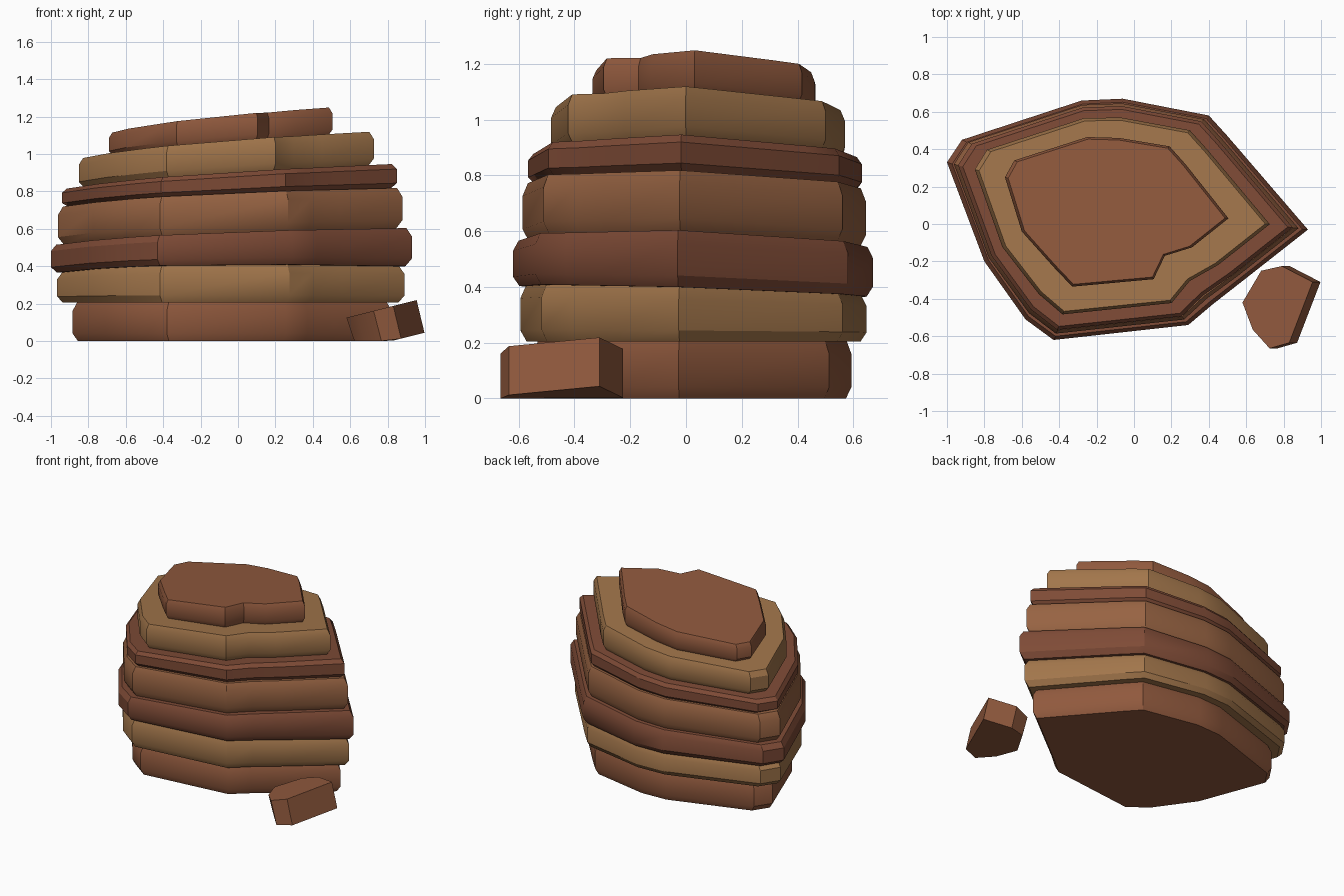
import bpy, bmesh, math
from mathutils import Vector

if "Cube" in bpy.data.objects:
    bpy.data.objects.remove(bpy.data.objects["Cube"])

# Plan outlines: widest slab and top slab; slabs in between are blends
WIDE = [(.93, -.03), (.50, .47), (.40, .58), (-.06, .67), (-.28, .66), (-.92, .45), (-1.0, .33),
        (-.80, -.20), (-.58, -.51), (-.43, -.62), (.29, -.54), (.42, -.43), (.58, -.305)]
TOP = [(.505, .03), (.275, .32), (.19, .415), (-.08, .46), (-.25, .465), (-.64, .34), (-.69, .25),
       (-.60, -.04), (-.43, -.23), (-.33, -.335), (.105, -.295), (.165, -.17), (.31, -.125)]


def material(name, rgb):
    m = bpy.data.materials.new(name)
    m.diffuse_color = (*rgb, 1)
    m.use_nodes = True
    m.node_tree.nodes["Principled BSDF"].inputs["Base Color"].default_value = m.diffuse_color
    return m


BROWN = material("brown_rock", (.28, .10, .047))
RUST = material("rust_rock", (.21, .07, .037))
ORANGE = material("orange_rock", (.31, .125, .055))
TAN = material("tan_rock", (.36, .18, .07))


def loft(name, rings, mat, angle):
    """Skin a stack of closed rings and cap both ends."""
    bm = bmesh.new()
    vs = [[bm.verts.new(p) for p in r] for r in rings]
    n = len(vs[0])
    for a, b in zip(vs, vs[1:]):
        for i in range(n):
            j = (i + 1) % n
            bm.faces.new((a[i], a[j], b[j], b[i]))
    bm.faces.new(vs[0][::-1])
    bm.faces.new(vs[-1])
    bmesh.ops.recalc_face_normals(bm, faces=bm.faces)
    me = bpy.data.meshes.new(name)
    bm.to_mesh(me)
    bm.free()
    me.materials.append(mat)
    ob = bpy.data.objects.new(name, me)
    bpy.context.collection.objects.link(ob)
    bpy.context.view_layer.objects.active = ob
    ob.select_set(True)
    bpy.ops.object.shade_smooth_by_angle(angle=math.radians(angle))
    ob.select_set(False)


def plane(p, x, y):
    return p[0] + p[1] * x + p[2] * y


# Slabs: name, blend, scale, top plane (height, x slope, y slope), material
SLABS = [
    ("base_slab", 0, .885, (.205, 0, 0), BROWN),
    ("lower_tan_slab", .06, .985, (.388, .012, -.033), TAN),
    ("lower_rust_slab", 0, 1, (.565, .042, -.03), RUST),
    ("middle_slab", .12, 1, (.775, .05, -.03), ORANGE),
    ("upper_rust_slab", .19, 1, (.888, .07, -.03), RUST),
    ("upper_tan_slab", .48, 1, (1.059, .085, -.036), TAN),
    ("top_slab", 1, 1, (1.197, .108, -.042), BROWN),
]
below = (0, 0, 0)
for name, t, s, top, mat in SLABS:
    plan = [Vector(a).lerp(Vector(b), t) * s for a, b in zip(WIDE, TOP)]
    centre = sum(plan, Vector((0, 0))) / len(plan)
    rings = []
    for inset, h in ((.965, 0), (1, .2), (1, .78), (.97, 1)):
        ring = []
        for p in plan:
            x, y = centre + (p - centre) * inset
            lo, hi = plane(below, x, y), plane(top, x, y)
            ring.append((x, y, lo + (hi - lo) * h))
        rings.append(ring)
    loft(name, rings, mat, 32)
    below = top

# Fallen chunk: tilted slab flattened where it meets the ground
CHUNK = [(.955, -.31), (.79, -.225), (.68, -.25), (.58, -.42), (.635, -.565), (.725, -.665), (.83, -.635)]
upper = [(x, y, .125 + .25 * (x - .58)) for x, y in CHUNK]
lower = [(x + .042, y, max(0, z - .175)) for x, y, z in upper]
loft("fallen_chunk", [lower, upper], BROWN, 30)
